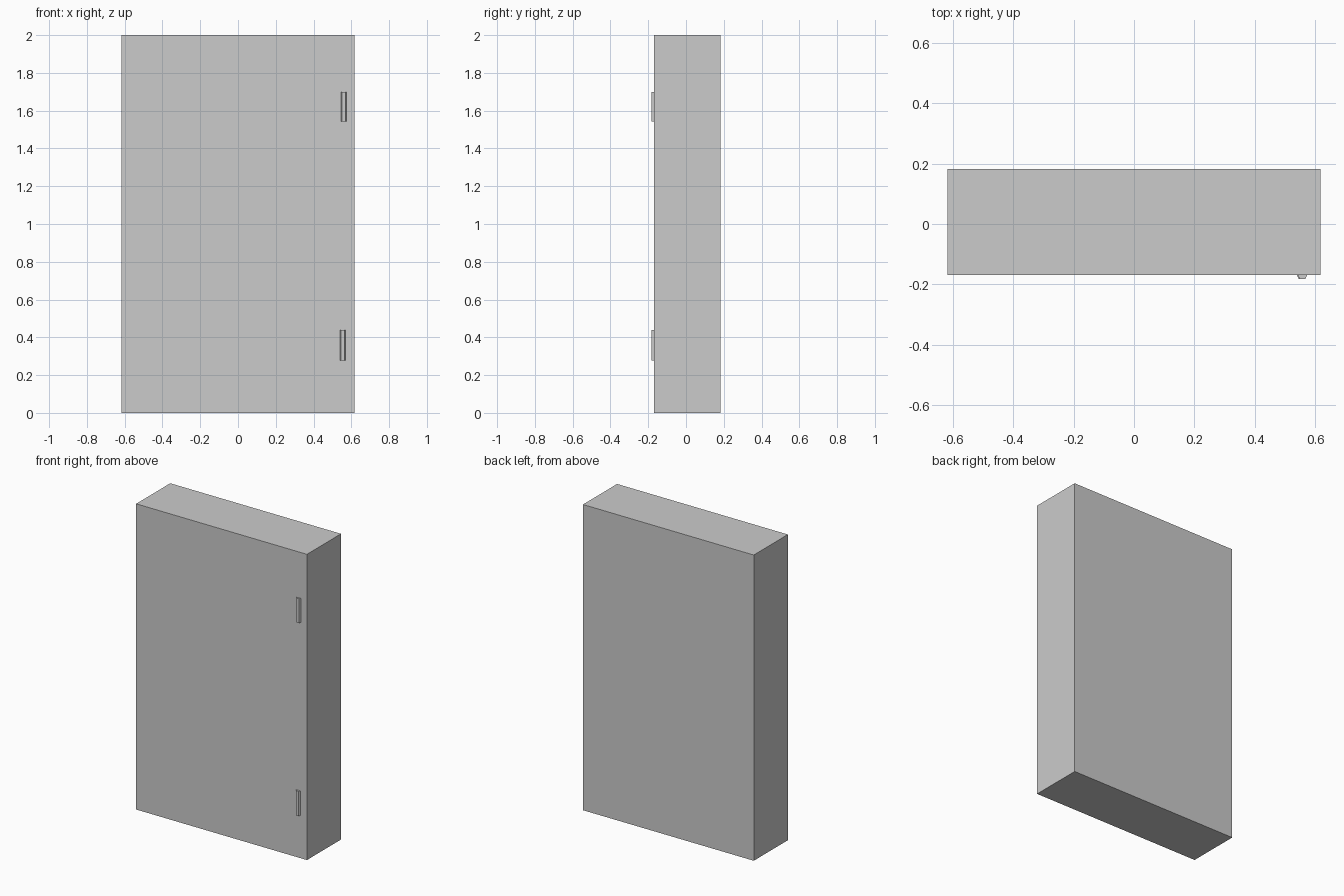
import bpy, bmesh

if "Cube" in bpy.data.objects:
    bpy.data.objects.remove(bpy.data.objects["Cube"])


def mesh_object(name, bm):
    bmesh.ops.recalc_face_normals(bm, faces=bm.faces)
    me = bpy.data.meshes.new(name)
    bm.to_mesh(me)
    bm.free()
    ob = bpy.data.objects.new(name, me)
    bpy.context.collection.objects.link(ob)
    return ob


def prism(name, profile, z0, z1):
    """Extrude an (x, y) profile from z0 to z1."""
    bm = bmesh.new()
    face = bm.faces.new([bm.verts.new((x, y, z0)) for x, y in profile])
    ext = bmesh.ops.extrude_face_region(bm, geom=[face])
    top = [v for v in ext["geom"] if isinstance(v, bmesh.types.BMVert)]
    bmesh.ops.translate(bm, vec=(0, 0, z1 - z0), verts=top)
    return mesh_object(name, bm)


HALF_X, FRONT, BACK, TIP = 0.618, -0.17, 0.182, -0.182

# Cabinet body
prism("cabinet_body",
      [(-HALF_X, FRONT), (HALF_X, FRONT), (HALF_X, BACK), (-HALF_X, BACK)], 0, 2)

# Bevelled strips on the right of the front
for name, x, z0, z1 in (("upper_handle", 0.559, 1.542, 1.70),
                        ("lower_handle", 0.555, 0.278, 0.44)):
    prism(name, [(x - 0.015, FRONT), (x - 0.009, TIP),
                 (x + 0.009, TIP), (x + 0.015, FRONT)], z0, z1)
